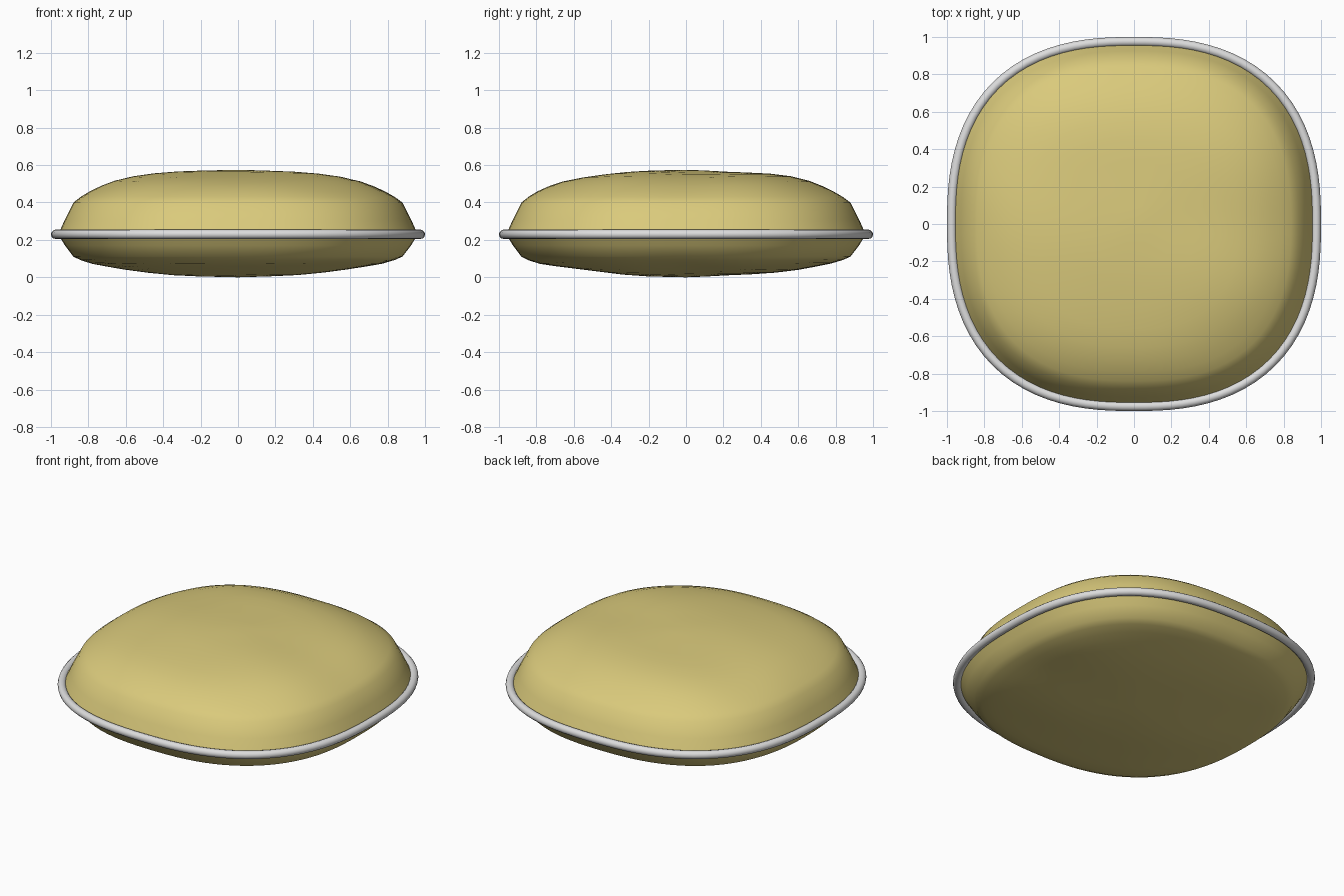
import bpy, bmesh, math

if "Cube" in bpy.data.objects:
    bpy.data.objects.remove(bpy.data.objects["Cube"])

SEAM_Z = 0.23
SEGMENTS = 96
POWER = 2.5


def material(name, rgb):
    m = bpy.data.materials.new(name)
    m.diffuse_color = (*rgb, 1)
    m.use_nodes = True
    m.node_tree.nodes["Principled BSDF"].inputs["Base Color"].default_value = m.diffuse_color
    return m


def outline(angle):
    """Point on a rounded-square outline of half width 1."""
    c, s = math.cos(angle), math.sin(angle)
    r = (abs(c) ** POWER + abs(s) ** POWER) ** (-1 / POWER)
    return r * c, r * s


def wrinkle(x, y):
    """Soft fabric unevenness, always pushing inward."""
    w = math.sin(5 * x + 3 * y + 0.6) * math.sin(6 * y - 2 * x + 1) + math.sin(9 * y + 2 * x)
    return 0.0025 * (w + 2)


def finish(name, bm, mat):
    bmesh.ops.recalc_face_normals(bm, faces=bm.faces)
    mesh = bpy.data.meshes.new(name)
    bm.to_mesh(mesh)
    bm.free()
    mesh.materials.append(mat)
    mesh.shade_smooth()
    obj = bpy.data.objects.new(name, mesh)
    bpy.context.collection.objects.link(obj)
    return obj


def bridge(bm, a, b):
    for i in range(len(a)):
        j = (i + 1) % len(a)
        bm.faces.new((a[i], a[j], b[j], b[i]))


def pad_half(name, profile, centre_z, mat):
    """Padded panel from the seam to its centre; profile is (half width, z)."""
    inward = -1 if centre_z > SEAM_Z else 1
    bm = bmesh.new()
    rings = []
    for r, z in profile:
        ring = []
        for i in range(SEGMENTS):
            x, y = outline(2 * math.pi * i / SEGMENTS)
            x, y = x * r, y * r
            fade = min(1, max(0, (0.9 - r) / 0.15)) * min(1, r / 0.3)
            ring.append(bm.verts.new((x, y, z + inward * fade * wrinkle(x, y))))
        rings.append(ring)
    for a, b in zip(rings, rings[1:]):
        bridge(bm, a, b)
    centre = bm.verts.new((0, 0, centre_z))
    for i in range(SEGMENTS):
        bm.faces.new((rings[-1][i], rings[-1][(i + 1) % SEGMENTS], centre))
    return finish(name, bm, mat)


fabric = material("yellow fabric", (0.70, 0.59, 0.20))
trim = material("light grey piping", (0.72, 0.72, 0.72))

# Upper and lower cushion panels
pad_half("cushion_top", [(0.965, 0.22), (0.925, 0.31), (0.88, 0.40), (0.84, 0.432),
                         (0.79, 0.463), (0.73, 0.492), (0.66, 0.518), (0.56, 0.541),
                         (0.45, 0.556), (0.33, 0.566), (0.22, 0.571), (0.1, 0.574)], 0.575, fabric)
pad_half("cushion_bottom", [(0.965, 0.235), (0.925, 0.17), (0.88, 0.11), (0.84, 0.09),
                            (0.78, 0.07), (0.7, 0.055), (0.6, 0.039), (0.48, 0.024),
                            (0.35, 0.011), (0.22, 0.004), (0.1, 0.001)], 0.0, fabric)

# Round piping swept along the seam
RADIUS, SIDES = 0.025, 12
bm = bmesh.new()
loops = []
for i in range(SEGMENTS):
    t = 2 * math.pi * i / SEGMENTS
    x, y = outline(t)
    nx = math.copysign(abs(x) ** (POWER - 1), x)
    ny = math.copysign(abs(y) ** (POWER - 1), y)
    k = 1 / math.hypot(nx, ny)
    loop = []
    for j in range(SIDES):
        p = 2 * math.pi * j / SIDES
        d = RADIUS * math.cos(p) * k
        loop.append(bm.verts.new((x * 0.975 + nx * d, y * 0.975 + ny * d,
                                  SEAM_Z + RADIUS * math.sin(p))))
    loops.append(loop)
for i in range(SEGMENTS):
    bridge(bm, loops[i], loops[(i + 1) % SEGMENTS])
finish("seam_piping", bm, trim)
